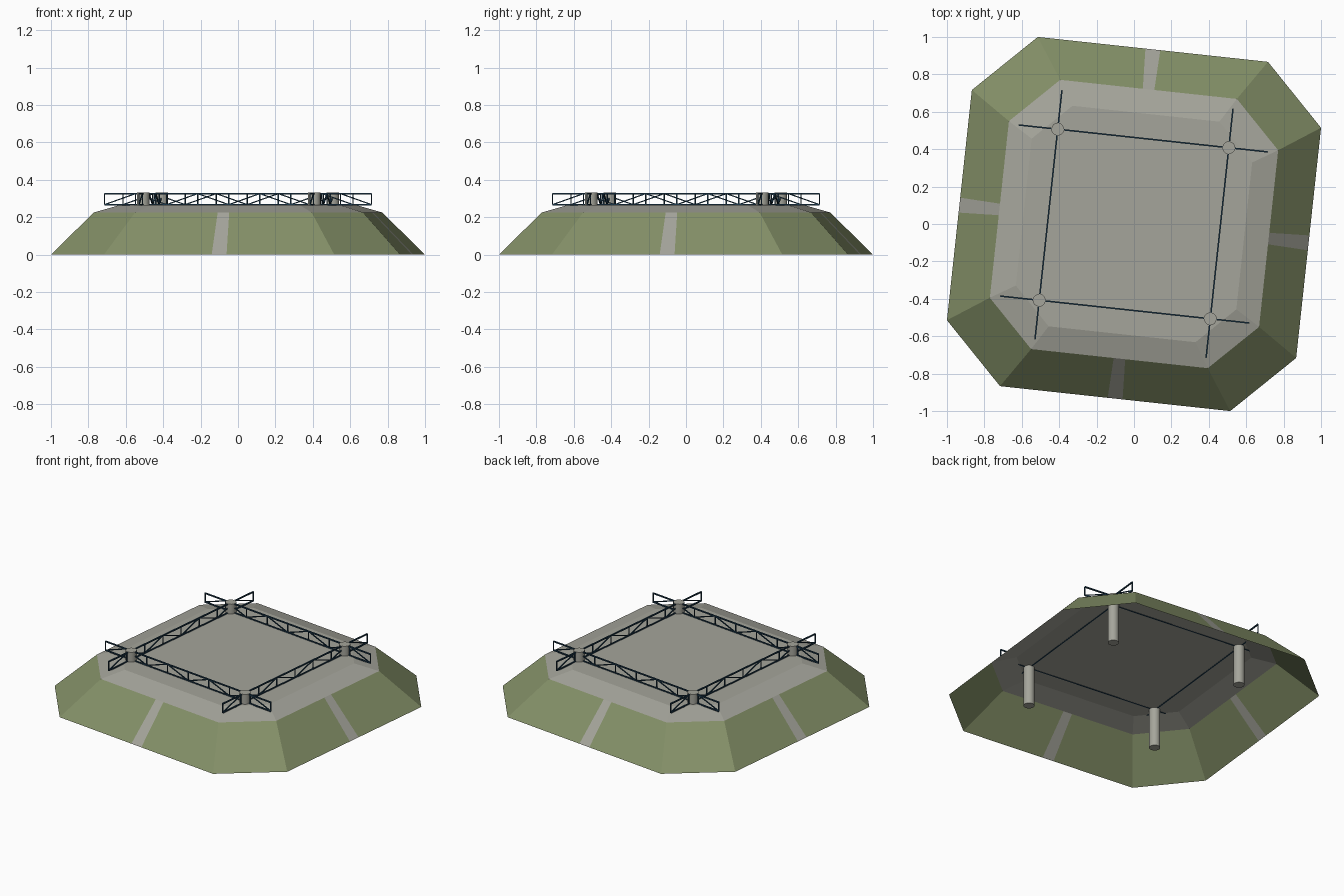
import bpy, bmesh, math
from mathutils import Vector, Matrix

if "Cube" in bpy.data.objects:
    bpy.data.objects.remove(bpy.data.objects["Cube"])

TURN = Matrix.Rotation(math.radians(-6.17), 4, 'Z')   # whole model sits slightly turned


def material(name, rgb):
    m = bpy.data.materials.new(name)
    m.diffuse_color = (*rgb, 1)
    m.use_nodes = True
    m.node_tree.nodes["Principled BSDF"].inputs["Base Color"].default_value = m.diffuse_color
    return m


grey = material("concrete_grey", (0.376, 0.376, 0.328))
green = material("grass_green", (0.231, 0.279, 0.138))
blue = material("dark_blue_steel", (0.012, 0.042, 0.075))


def finish(name, bm, mats):
    bm.transform(TURN)
    me = bpy.data.meshes.new(name)
    bm.to_mesh(me)
    bm.free()
    for m in mats:
        me.materials.append(m)
    ob = bpy.data.objects.new(name, me)
    bpy.context.collection.objects.link(ob)
    return ob


# Earth mound: open-bottomed octagonal shell with paths cut into four slopes
# ring = (half side length, distance from centre, height)
rings = [(0.619, 0.939, 0.0), (0.475, 0.724, 0.225), (0.395, 0.593, 0.265)]
path_half = [0.04, 0.031]
bm = bmesh.new()


def face(points, mat):
    f = bm.faces.new([bm.verts.new(p) for p in points])
    f.material_index = mat


for k in range(4):
    r = Matrix.Rotation(k * math.pi / 2, 3, 'Z')
    for i in range(2):
        (a0, d0, z0), (a1, d1, z1) = rings[i], rings[i + 1]
        if i == 0:
            p0, p1 = path_half
            strips = [(-a0, -p0, -a1, -p1, 0), (-p0, p0, -p1, p1, 1), (p0, a0, p1, a1, 0)]
        else:
            strips = [(-a0, a0, -a1, a1, 1)]
        for l0, r0, l1, r1, mat in strips:
            face([r @ Vector(p) for p in
                  ((l0, -d0, z0), (r0, -d0, z0), (r1, -d1, z1), (l1, -d1, z1))], mat)
        # chamfered corner slope
        face([r @ Vector(p) for p in
              ((a0, -d0, z0), (d0, -a0, z0), (d1, -a1, z1), (a1, -d1, z1))], i)
# flat deck
a, d, z = rings[2]
deck = []
for k in range(4):
    r = Matrix.Rotation(k * math.pi / 2, 3, 'Z')
    deck += [r @ Vector((-a, -d, z)), r @ Vector((a, -d, z))]
face(deck, 1)
bmesh.ops.remove_doubles(bm, verts=bm.verts, dist=0.0005)
finish("mound", bm, [green, grey])

# Corner posts running through the deck down to the ground
POST, TOP = 0.46, 0.331
for k, (sx, sy) in enumerate(((1, 1), (-1, 1), (-1, -1), (1, -1))):
    bm = bmesh.new()
    bmesh.ops.create_cone(bm, cap_ends=True, segments=16, radius1=0.034, radius2=0.034, depth=TOP,
                          matrix=Matrix.Translation((sx * POST, sy * POST, TOP / 2)))
    ob = finish(f"post_{k + 1}", bm, [grey])
    bpy.context.view_layer.objects.active = ob
    ob.select_set(True)
    bpy.ops.object.shade_smooth_by_angle(angle=math.radians(40))
    ob.select_set(False)


# Flat lattice trusses crossing at the posts
def bar(bm, p, q, t):
    p, q = Vector(p), Vector(q)
    v = q - p
    m = (Matrix.Translation((p + q) / 2) @ v.to_track_quat('Z', 'Y').to_matrix().to_4x4()
         @ Matrix.Diagonal((t, t, v.length, 1)))
    bmesh.ops.create_cube(bm, size=1, matrix=m)


HALF, BAYS, LOW, HIGH = 0.668, 8, 0.267, 0.326
for k in range(4):
    bm = bmesh.new()
    xs = [-HALF + 2 * HALF * i / BAYS for i in range(BAYS + 1)]
    for z in (LOW, HIGH):
        bar(bm, (-HALF, -POST, z), (HALF, -POST, z), 0.008)
    for x in xs:
        bar(bm, (x, -POST, LOW), (x, -POST, HIGH), 0.006)
    for i in range(BAYS):
        z0, z1 = (LOW, HIGH) if i % 2 == 0 else (HIGH, LOW)
        bar(bm, (xs[i], -POST, z0), (xs[i + 1], -POST, z1), 0.006)
    bm.transform(Matrix.Rotation(k * math.pi / 2, 4, 'Z'))
    finish(f"truss_{k + 1}", bm, [blue])
